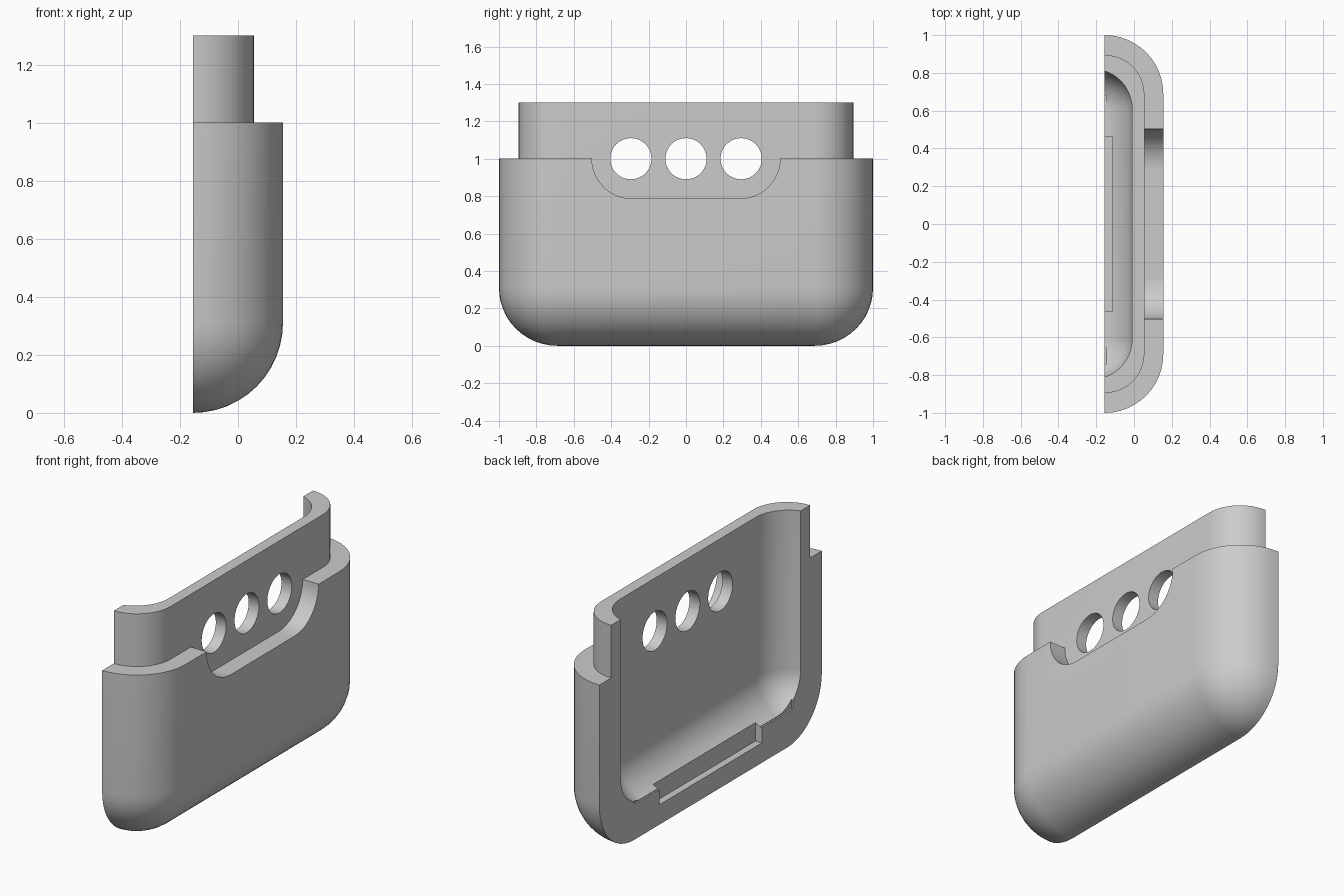
import bpy, bmesh
from math import pi, sin, cos, radians
from mathutils import Matrix

old = bpy.data.objects.get("Cube")
if old:
    bpy.data.objects.remove(old, do_unlink=True)

CUT_X = -0.155      # open plane of the half shell
LIP_X = 0.055       # outer face of the raised lip
ARC = 24            # segments per half circle

grey = bpy.data.materials.new("light grey")
grey.use_nodes = True
grey.diffuse_color = (0.6, 0.6, 0.6, 1)
grey.node_tree.nodes["Principled BSDF"].inputs["Base Color"].default_value = (0.6, 0.6, 0.6, 1)


def to_object(name, bm):
    bmesh.ops.recalc_face_normals(bm, faces=bm.faces)
    mesh = bpy.data.meshes.new(name)
    bm.to_mesh(mesh)
    bm.free()
    mesh.materials.append(grey)
    obj = bpy.data.objects.new(name, mesh)
    bpy.context.collection.objects.link(obj)
    return obj


def stadium(cx, half, r, z):
    """Points of a long rounded outline running along y."""
    pts = []
    for start, cy in ((0, half), (pi, -half)):
        for i in range(ARC + 1):
            a = start + pi * i / ARC
            pts.append((cx + r * cos(a), cy + r * sin(a), z))
    return pts


def tub(name, cx, half, r, z_low, z_top, round_base):
    """Upright stadium block, with a fully rounded base if asked."""
    rings = [stadium(cx, half, r, z_low)]
    if round_base:
        steps = ARC // 2
        rings = [stadium(cx, half, r * sin(pi / 2 * k / steps),
                         z_low + r - r * cos(pi / 2 * k / steps)) for k in range(steps + 1)]
    rings.append(stadium(cx, half, r, z_top))
    bm = bmesh.new()
    loops = [[bm.verts.new(p) for p in ring] for ring in rings]
    n = len(loops[0])
    for a, b in zip(loops, loops[1:]):
        for i in range(n):
            j = (i + 1) % n
            bm.faces.new((a[i], a[j], b[j], b[i]))
    bm.faces.new(loops[-1])
    if not round_base:
        bm.faces.new(loops[0])
    bmesh.ops.remove_doubles(bm, verts=bm.verts, dist=1e-5)
    return to_object(name, bm)


def box(name, x, y, z):
    bm = bmesh.new()
    size = [hi - lo for lo, hi in (x, y, z)]
    mid = [(hi + lo) / 2 for lo, hi in (x, y, z)]
    bmesh.ops.create_cube(bm, size=1, matrix=Matrix.Translation(mid) @ Matrix.Diagonal((*size, 1)))
    return to_object(name, bm)


def rod(name, y, z, r, x0, x1):
    bm = bmesh.new()
    place = Matrix.Translation(((x0 + x1) / 2, y, z)) @ Matrix.Rotation(radians(90), 4, 'Y')
    bmesh.ops.create_cone(bm, cap_ends=True, segments=48, radius1=r, radius2=r,
                          depth=x1 - x0, matrix=place)
    return to_object(name, bm)


def combine(target, tool, operation):
    tool.hide_render = True
    mod = target.modifiers.new(operation.lower(), 'BOOLEAN')
    mod.operation = operation
    mod.solver = 'EXACT'
    mod.object = tool
    bpy.context.view_layer.objects.active = target
    bpy.ops.object.modifier_apply(modifier=mod.name)
    bpy.data.objects.remove(tool, do_unlink=True)


# Outer body with rounded sides and base
shell = tub("half_shell", CUT_X, 0.69, 0.31, 0, 1.0, True)

# Round-cornered notch in the outer wall; the lip closes its back
for y in (-0.29, 0.29):
    combine(shell, rod("notch_end", y, 1.0, 0.213, 0.02, 0.3), 'DIFFERENCE')
combine(shell, box("notch_middle", (0.02, 0.3), (-0.29, 0.29), (0.787, 1.3)), 'DIFFERENCE')

# Raised inner lip
combine(shell, tub("lip", CUT_X, 0.685, LIP_X - CUT_X, 0.5, 1.3, False), 'UNION')

# Hollow interior
combine(shell, tub("cavity", -0.22, 0.61, 0.21, 0.19, 1.5, True), 'DIFFERENCE')

# Three round holes through the wall
for y in (-0.295, 0, 0.295):
    combine(shell, rod("hole", y, 1.0, 0.11, -0.1, 0.3), 'DIFFERENCE')

# Trim to the open half, then cut the stepped recess in its lower rim
combine(shell, box("trim", (-1, CUT_X), (-2, 2), (-1, 2)), 'DIFFERENCE')
combine(shell, box("shallow_recess", (-0.3, -0.146), (-0.74, 0.68), (0.2, 0.32)), 'DIFFERENCE')
combine(shell, box("deep_recess", (-0.3, -0.115), (-0.46, 0.46), (0.113, 0.32)), 'DIFFERENCE')

bpy.ops.object.select_all(action='DESELECT')
shell.select_set(True)
bpy.context.view_layer.objects.active = shell
bpy.ops.object.shade_smooth_by_angle(angle=radians(30))
